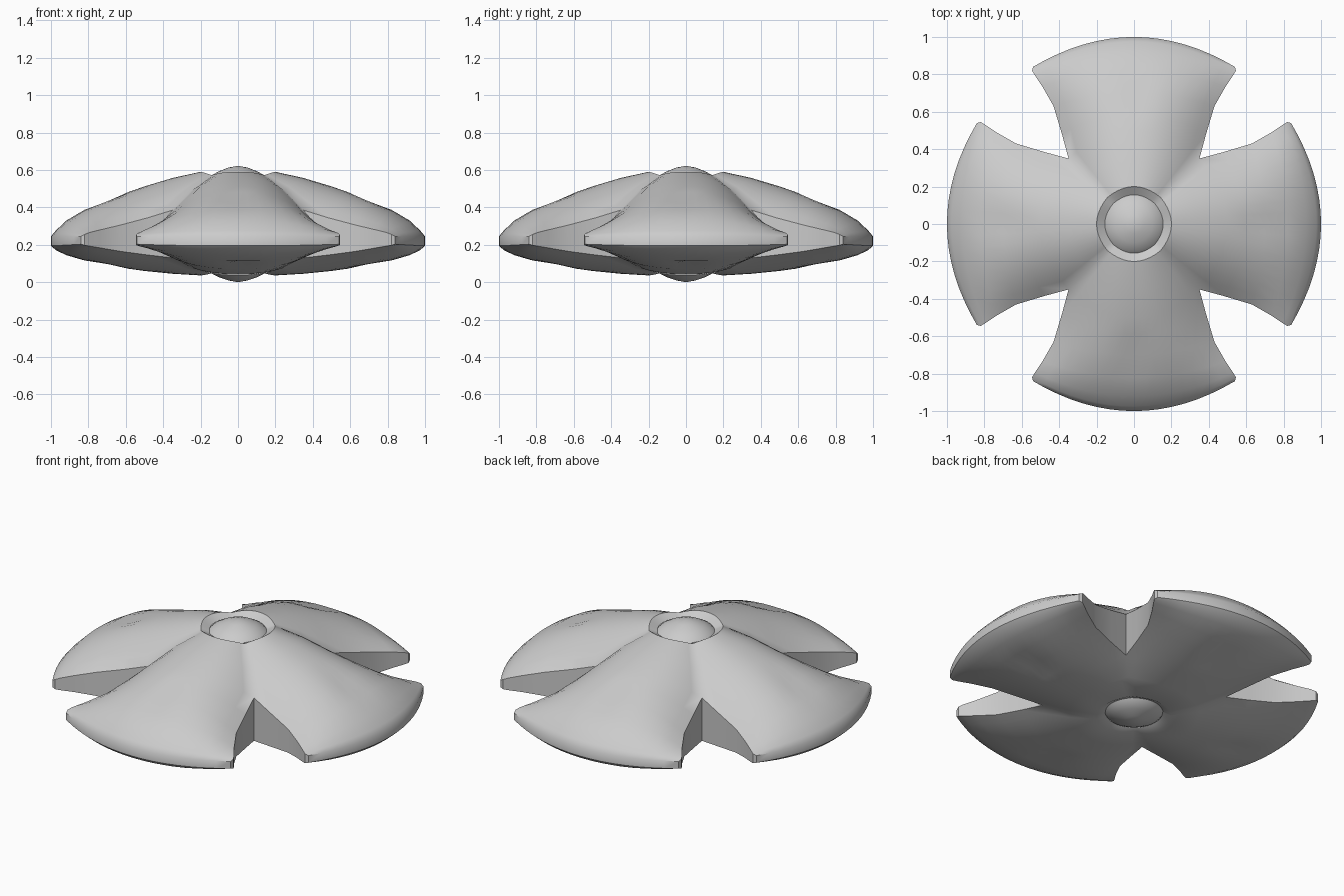
import bpy, bmesh, math
from mathutils import Matrix

if "Cube" in bpy.data.objects:
    bpy.data.objects.remove(bpy.data.objects["Cube"])

# Arm stations: edge x, edge y, centre y, top z centre/edge, bottom z centre/edge
ROWS = [
    (0.110, 0.110, 0.156, 0.560, 0.555, 0.060, 0.062),
    (0.142, 0.142, 0.200, 0.590, 0.572, 0.036, 0.046),
    (0.250, 0.250, 0.350, 0.557, 0.490, 0.045, 0.078),
    (0.350, 0.350, 0.500, 0.512, 0.385, 0.060, 0.130),
    (0.385, 0.480, 0.590, 0.482, 0.345, 0.071, 0.145),
    (0.430, 0.630, 0.700, 0.442, 0.305, 0.090, 0.165),
    (0.490, 0.735, 0.820, 0.388, 0.280, 0.115, 0.183),
    (0.530, 0.795, 0.920, 0.328, 0.265, 0.145, 0.193),
    (0.545, 0.820, 0.975, 0.275, 0.255, 0.172, 0.198),
    (0.540, 0.840, 1.000, 0.245, 0.245, 0.195, 0.203),
]
NOTCH = 3      # station where neighbouring arms separate
SEG = 16


def surface_point(row, t, top):
    ex, ey, cy, zc, ze, bc, be = row
    centre, edge = (zc, ze) if top else (bc, be)
    x, y = ex * t, ey + (cy - ey) * (1 - t * t)
    z = edge + (centre - edge) * (1 - abs(t) ** 2.5)
    # shallow dent in the middle of each arm
    dent = 0.018 * math.exp(-(x / 0.09) ** 2 - ((y - 0.70) / 0.07) ** 2)
    return x, y, z + (-dent if top else dent)


def add_arm(bm, angle):
    rot = Matrix.Rotation(angle, 3, 'Z')
    ts = [-1 + 2 * i / SEG for i in range(SEG + 1)]
    grids = []
    for top in (True, False):
        g = [[bm.verts.new(surface_point(r, t, top)) for t in ts] for r in ROWS]
        for row in g:
            for v in row:
                v.co = rot @ v.co
        for j in range(len(ROWS) - 1):
            for i in range(SEG):
                q = [g[j][i], g[j][i + 1], g[j + 1][i + 1], g[j + 1][i]]
                bm.faces.new(q if top else q[::-1])
        grids.append(g)
    a, b = grids
    # outer rim
    for i in range(SEG):
        bm.faces.new((a[-1][i], a[-1][i + 1], b[-1][i + 1], b[-1][i]))
    # side walls beyond the notch
    for j in range(NOTCH, len(ROWS) - 1):
        for i in (0, SEG):
            bm.faces.new((a[j][i], a[j + 1][i], b[j + 1][i], b[j][i]))


def finish(bm, name, angle):
    bmesh.ops.remove_doubles(bm, verts=bm.verts, dist=0.0005)
    bmesh.ops.recalc_face_normals(bm, faces=bm.faces)
    me = bpy.data.meshes.new(name)
    bm.to_mesh(me)
    bm.free()
    ob = bpy.data.objects.new(name, me)
    bpy.context.collection.objects.link(ob)
    bpy.ops.object.select_all(action='DESELECT')
    ob.select_set(True)
    bpy.context.view_layer.objects.active = ob
    bpy.ops.object.shade_smooth_by_angle(angle=math.radians(angle))


# Four flared arms
bm = bmesh.new()
for k in range(4):
    add_arm(bm, k * math.pi / 2)
finish(bm, "cross_body", 45)

# Central boss, domed on both sides
profile = [(0, 0.622), (0.05, 0.613), (0.10, 0.594), (0.14, 0.572), (0.158, 0.553),
           (0.158, 0.066), (0.14, 0.046), (0.10, 0.026), (0.05, 0.009), (0, 0.0)]
bm = bmesh.new()
vs = [bm.verts.new((r, 0, z)) for r, z in profile]
es = [bm.edges.new(p) for p in zip(vs, vs[1:])]
bmesh.ops.spin(bm, geom=vs + es, cent=(0, 0, 0), axis=(0, 0, 1),
               angle=2 * math.pi, steps=32)
finish(bm, "center_boss", 40)
